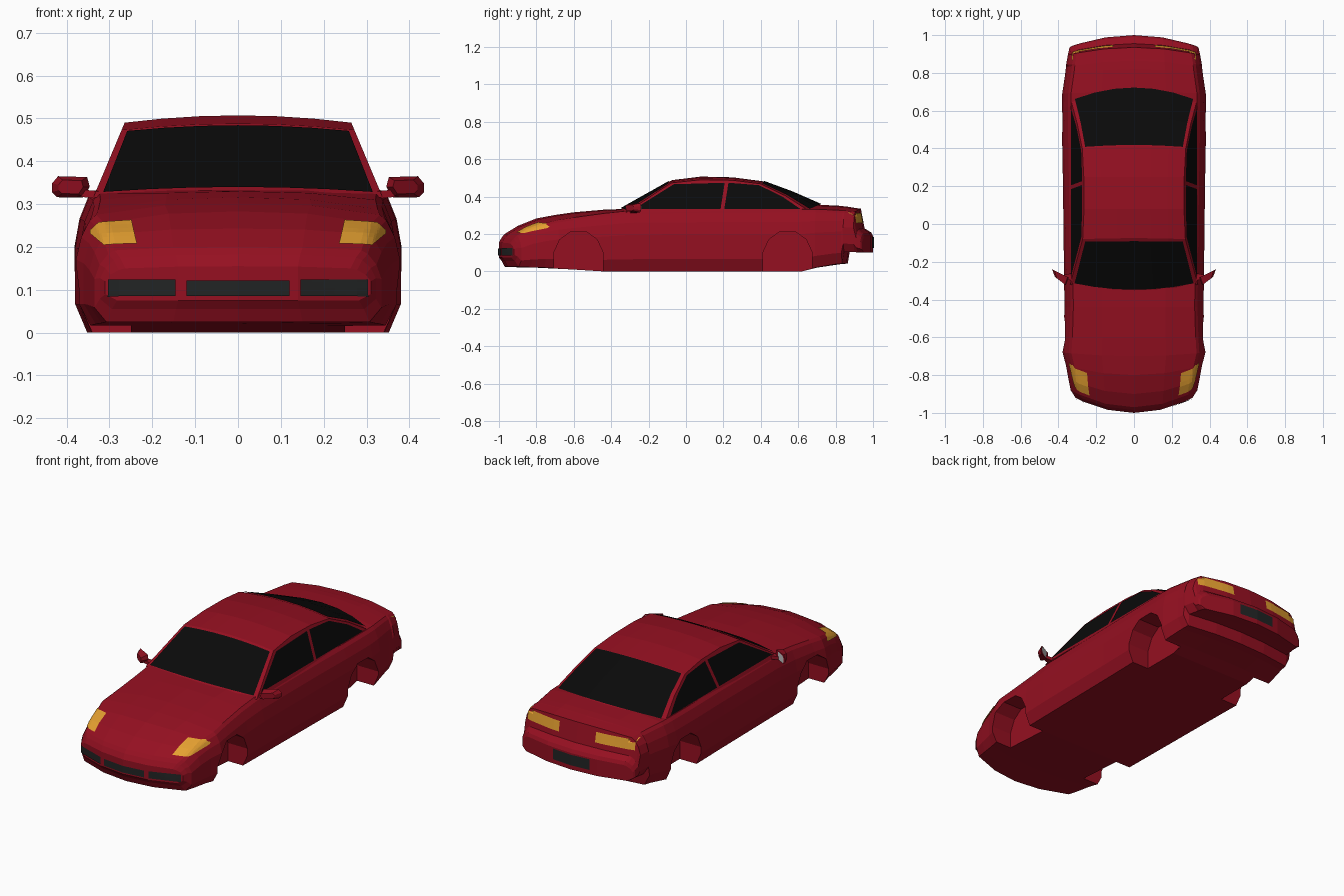
import bpy, bmesh
from mathutils import Vector
from mathutils.bvhtree import BVHTree

if "Cube" in bpy.data.objects:
    bpy.data.objects.remove(bpy.data.objects["Cube"])


def material(name, rgb):
    m = bpy.data.materials.new(name)
    m.diffuse_color = (*rgb, 1)
    m.use_nodes = True
    m.node_tree.nodes["Principled BSDF"].inputs["Base Color"].default_value = m.diffuse_color
    return m


RED = material("red_paint", (0.30, 0.005, 0.015))
BLACK = material("dark_glass", (0.003, 0.003, 0.003))
DARK = material("dark_plastic", (0.016, 0.018, 0.018))
AMBER = material("amber_lens", (0.78, 0.35, 0.03))


def make(name, verts, faces, mat=None, solid=True):
    me = bpy.data.meshes.new(name)
    bm = bmesh.new()
    vs = [bm.verts.new(v) for v in verts]
    for f in faces:
        bm.faces.new([vs[i] for i in f])
    if solid:
        bmesh.ops.recalc_face_normals(bm, faces=bm.faces)
    bm.to_mesh(me)
    bm.free()
    ob = bpy.data.objects.new(name, me)
    bpy.context.collection.objects.link(ob)
    if mat:
        me.materials.append(mat)
    return ob


def prism(name, ring_a, ring_b, mat=None):
    n = len(ring_a)
    faces = [list(range(n)), list(range(n, 2 * n))]
    faces += [(i, (i + 1) % n, (i + 1) % n + n, i + n) for i in range(n)]
    return make(name, ring_a + ring_b, faces, mat)


# Body stations: y at centre, sweep of the edges, half width, floor, deck centre, deck edge
STATIONS = [
    (-1.00, .08, .31, .075, .155, .15), (-.985, .085, .322, .055, .182, .175),
    (-.97, .09, .335, .025, .20, .192), (-.90, .08, .347, .022, .243, .23),
    (-.80, .05, .36, .02, .283, .256), (-.70, .02, .378, .015, .302, .275),
    (-.60, 0, .373, .01, .316, .288), (-.44, 0, .368, 0, .33, .31),
    (-.30, 0, .37, 0, .335, .325), (.20, 0, .376, 0, .335, .33),
    (.42, 0, .38, 0, .335, .33), (.62, 0, .382, 0, .347, .332),
    (.70, -.01, .38, .02, .357, .332), (.82, -.03, .365, .038, .351, .328),
    (.865, -.035, .36, .042, .346, .326), (.875, -.035, .36, .105, .344, .325),
    (.935, -.04, .35, .103, .335, .32), (.955, -.045, .347, .102, .23, .225),
    (.99, -.058, .342, .10, .208, .203), (1.00, -.06, .335, .10, .19, .185)]


def section(y, c, w, z0, zc, ze):
    h = ze - z0
    half = [(0, z0), (.45 * w, z0), (w - .028, z0), (w, z0 + .2 * h), (w, z0 + .6 * h),
            (w - .012, z0 + .8 * h), (w - .032, z0 + .95 * h), (w - .047, ze),
            (.45 * w, ze + .8 * (zc - ze)), (0, zc)]
    ring = half + [(-x, z) for x, z in half[-2:0:-1]]
    return [(x, y + c * (x / w) ** 2, z) for x, z in ring]


verts = [p for s in STATIONS for p in section(*s)]
N = 18
faces = [(s * N + i, s * N + (i + 1) % N, (s + 1) * N + (i + 1) % N, (s + 1) * N + i)
         for s in range(len(STATIONS) - 1) for i in range(N)]
for o in (0, (len(STATIONS) - 1) * N):
    for cap in ((0, 1, 8, 9), (1, 2, 3, 4, 5, 6, 7, 8),
                (0, 9, 10, 17), (17, 10, 11, 12, 13, 14, 15, 16)):
        faces.append([o + i for i in cap])
body = make("body", verts, faces, RED)

bm = bmesh.new()
bm.from_mesh(body.data)
bvh = BVHTree.FromBMesh(bm)
bm.free()

# Wheel wells cut into the body
ARCH = [(-.132, -.05), (-.132, .10), (-.10, .17), (-.045, .21), (.045, .21),
        (.10, .17), (.132, .10), (.132, -.05)]
for end, yc in (("front", -.575), ("rear", .543)):
    for side, s in (("right", 1), ("left", -1)):
        cut = prism(f"{end}_{side}_well_cutter", [(.25 * s, yc + y, z) for y, z in ARCH],
                    [(.5 * s, yc + y, z) for y, z in ARCH], RED)
        cut.hide_render = True
        cut.display_type = 'WIRE'
        mod = body.modifiers.new(f"{end}_{side}_well", 'BOOLEAN')
        mod.operation, mod.solver, mod.object = 'DIFFERENCE', 'EXACT', cut


# Cabin skin rows: centre y, centre z, edge y, edge z
def wall_x(z):
    return .338 - (z - .315) * .42


SHIELD = [(-.36, .328, -.32, .315), (-.075, .488, -.08, .473)]
ROOF = [(.08, .507, .08, .49), (.25, .503, .25, .487)]
BACK = [(.41, .482, .40, .468), (.57, .423, .53, .405), (.73, .353, .66, .322)]


def skin(rows, width=1.0, cols=6):
    pts, fcs = [], []
    for yc, zc, ye, ze in rows:
        for k in range(cols + 1):
            f = (2 * k / cols - 1) * width
            pts.append((f * wall_x(ze), yc + (ye - yc) * f * f, zc + (ze - zc) * f * f))
    m = cols + 1
    for r in range(len(rows) - 1):
        for k in range(cols):
            a = r * m + k
            fcs.append((a, a + 1, a + m + 1, a + m))
    return pts, fcs


def mix(a, b, t):
    return tuple(p + (q - p) * t for p, q in zip(a, b))


rows = SHIELD + ROOF + BACK
pts, fcs = skin(rows)
fcs += [[r * 7 for r in range(len(rows))], [r * 7 + 6 for r in reversed(range(len(rows)))]]
make("cabin", pts, fcs, RED)

# Windshield and rear window lie just above the cabin skin
glass = [mix(*SHIELD, .05), mix(*SHIELD, .95)]
make("windshield", *skin(glass, .94), BLACK, False).location = (0, -.002, .004)
glass = [mix(BACK[0], BACK[1], .04), BACK[1], mix(BACK[1], BACK[2], .94)]
make("rear_window", *skin(glass, .94), BLACK, False).location = (0, .002, .004)

# Side windows
FRONT_WIN = [(-.275, .335), (.185, .335), (.207, .474), (-.065, .466)]
REAR_WIN = [(.205, .335), (.61, .335), (.515, .40), (.39, .461), (.227, .474)]
for side, s in (("right", 1), ("left", -1)):
    for name, poly in (("front", FRONT_WIN), ("rear", REAR_WIN)):
        make(f"{name}_{side}_window", [(s * (wall_x(z) + .003), y, z) for y, z in poly],
             [list(range(len(poly)))[::s]], BLACK, False)


# Thin panels projected on to the nose or tail
def panel(name, quads, d, mat, s=1, n=6):
    vs, fs = [], []
    for a, b, c, e in quads:
        o = len(vs)
        for i in range(n + 1):
            for j in range(n + 1):
                x, z = mix(mix(a, b, j / n), mix(e, c, j / n), i / n)
                start = Vector((x * s, -2 * d, z))
                hit, nor = bvh.ray_cast(start, Vector((0, d, 0)))[:2]
                if hit is None:
                    hit, nor = bvh.find_nearest(Vector((x * s, -.9 * d, z)))[:2]
                vs.append(hit + nor * .004)
        for i in range(n):
            for j in range(n):
                k = o + i * (n + 1) + j
                q = (k, k + 1, k + n + 2, k + n + 1)
                fs.append(q if s * d > 0 else q[::-1])
    return make(name, vs, fs, mat, False)


def rect(x0, x1, z0, z1):
    return [((x0, z0), (x1, z0), (x1, z1), (x0, z1))]


HEADLIGHT = [((.235, .205), (.31, .203), (.323, .255), (.248, .26)),
             ((.31, .203), (.342, .23), (.342, .238), (.323, .255))]
panel("centre_grille", rect(-.12, .12, .085, .122), 1, DARK)
panel("number_plate_recess", rect(-.11, .11, .125, .183), -1, DARK)

# Mirror housing outline in the front view
HOUSING = [(.352, .363), (.42, .365), (.434, .348), (.434, .328), (.422, .316),
           (.362, .315), (.346, .34)]


def mirror_ring(s, scale, y):
    return [(s * (.39 + (x - .39) * scale), y + (x - .39) * .5, .34 + (z - .34) * scale)
            for x, z in HOUSING]


for side, s in (("right", 1), ("left", -1)):
    panel(f"{side}_headlight", HEADLIGHT, 1, AMBER, s)
    panel(f"{side}_grille", rect(.145, .302, .085, .124), 1, DARK, s)
    panel(f"{side}_tail_light", rect(.11, .325, .258, .312), -1, AMBER, s)
    prism(f"{side}_mirror_housing", mirror_ring(s, .65, -.302), mirror_ring(s, 1, -.262), RED)
    make(f"{side}_mirror_glass", mirror_ring(s, .85, -.260), [list(range(7))[::s]], None, False)
    prism(f"{side}_mirror_stalk",
          [(s * .325, y, z) for y, z in ((-.30, .312), (-.26, .312), (-.26, .33), (-.30, .33))],
          [(s * .375, y, z) for y, z in ((-.29, .318), (-.27, .318), (-.27, .335), (-.29, .335))], RED)
